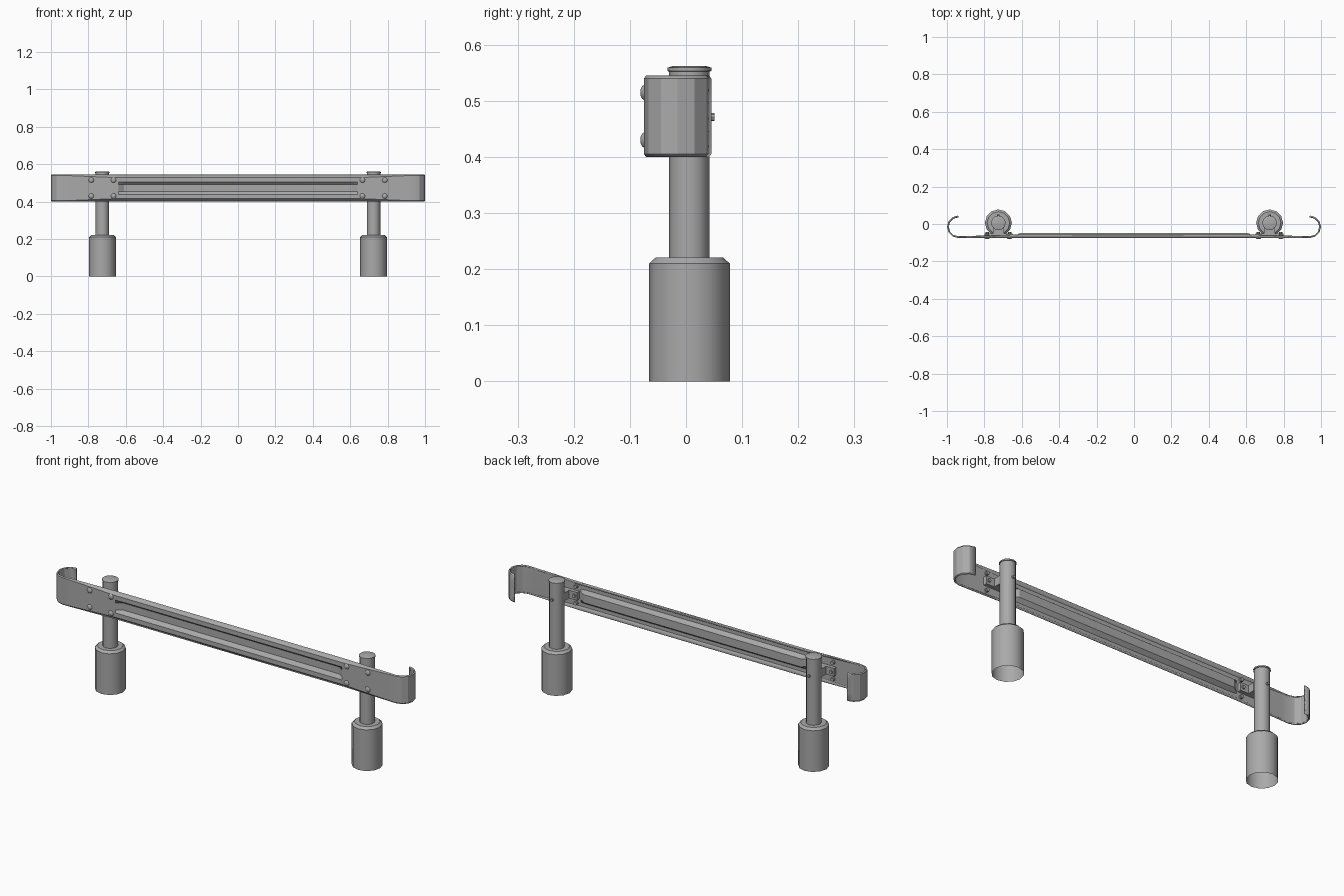
import bpy, bmesh, math
from mathutils import Matrix, Vector

cube = bpy.data.objects.get("Cube")
if cube:
    bpy.data.objects.remove(cube)

steel = bpy.data.materials.new("galvanised_grey")
steel.use_nodes = True
GREY = (0.4, 0.4, 0.4, 1)
steel.diffuse_color = GREY
steel.node_tree.nodes["Principled BSDF"].inputs["Base Color"].default_value = GREY


def finish(name, bm, angle=35):
    mesh = bpy.data.meshes.new(name)
    bm.to_mesh(mesh)
    bm.free()
    obj = bpy.data.objects.new(name, mesh)
    bpy.context.collection.objects.link(obj)
    mesh.materials.append(steel)
    bpy.ops.object.select_all(action='DESELECT')
    obj.select_set(True)
    bpy.context.view_layer.objects.active = obj
    bpy.ops.object.shade_smooth_by_angle(angle=math.radians(angle))
    return obj


def lathe(name, profile, place, sides=12, cap_start=False, cap_end=False):
    """Revolve (radius, height) pairs round z, then place the result."""
    bm = bmesh.new()
    rings = []
    for r, h in profile:
        angles = [math.tau * k / sides for k in range(sides)]
        rings.append([bm.verts.new(place @ Vector((r * math.cos(a), r * math.sin(a), h)))
                      for a in angles])
    for low, high in zip(rings, rings[1:]):
        for k in range(sides):
            n = (k + 1) % sides
            bm.faces.new((low[k], low[n], high[n], high[k]))
    if cap_start:
        bm.faces.new(rings[0][::-1])
    if cap_end:
        bm.faces.new(rings[-1])
    return finish(name, bm)


def box(name, low, high):
    bm = bmesh.new()
    low, high = Vector(low), Vector(high)
    bmesh.ops.create_cube(bm, size=1, matrix=Matrix.Translation((low + high) / 2)
                          @ Matrix.Diagonal((*(high - low), 1)))
    return finish(name, bm)


# Rail path: x, y, inward normal, channel depth, lip height
FRONT, MID_Z = -0.075, 0.4725
half = [(0.61, FRONT, 0, 1, 0.02, 0.017),
        (0.64, FRONT, 0, 1, 0, 0.017),
        (0.90, FRONT, 0, 1, 0, 0.006)]
for step in range(7):
    a = math.radians(-90 + 30 * step)
    c, s = math.cos(a), math.sin(a)
    half.append((0.94 + 0.06 * c, -0.015 + 0.06 * s, -c, -s, 0, 0.005))
path = [(-x, y, -nx, ny, d, lip) for x, y, nx, ny, d, lip in reversed(half)] + half

# Rail sheet: channel in the middle, lips folded back along both long edges
bm = bmesh.new()
columns = []
for x, y, nx, ny, depth, lip in path:
    upper = [(0.018, depth), (0.033, 0), (0.0725 - lip, 0), (0.0725, lip * 0.8)]
    section = [(-z, d) for z, d in reversed(upper)] + upper
    columns.append([bm.verts.new((x + nx * d, y + ny * d, MID_Z + z)) for z, d in section])
for a, b in zip(columns, columns[1:]):
    for j in range(len(a) - 1):
        bm.faces.new((a[j], b[j], b[j + 1], a[j + 1]))
rail = finish("rail", bm, 28)
sheet = rail.modifiers.new("sheet_thickness", 'SOLIDIFY')
sheet.thickness = 0.007
sheet.offset = -1

# Posts with sleeves, caps, brackets and bolts
facing_front = Matrix.Rotation(math.radians(90), 4, 'X')
for side, sign in (("left", 1), ("right", -1)):
    px, py = sign * 0.725, 0.006
    upright = Matrix.Translation((px, py, 0))
    lathe(side + "_base_sleeve",
          [(0.072, 0), (0.072, 0.21), (0.06, 0.221), (0.034, 0.221)], upright)
    lathe(side + "_post", [(0.036, 0.215), (0.036, 0.552)], upright)
    lathe(side + "_post_cap",
          [(0.034, 0.552), (0.039, 0.553), (0.039, 0.559), (0.03, 0.562)],
          upright, cap_start=True, cap_end=True)
    box(side + "_bracket", (px - 0.075, -0.07, 0.452), (px + 0.075, -0.05, 0.493))
    box(side + "_spacer", (px - 0.03, -0.052, 0.452), (px + 0.03, -0.015, 0.493))
    lathe(side + "_post_bolt", [(0.007, -0.051), (0.007, -0.03)],
          Matrix.Translation((px, 0, 0.471)) @ facing_front, 8, cap_start=True)
    # Dome-headed rail bolts with nuts behind
    for dx in (-0.06, 0.06):
        for z in (0.43, 0.515):
            lathe(side + "_rail_bolt",
                  [(0.009, 0.055), (0.009, 0.067), (0.015, 0.074),
                   (0.012, 0.078), (0.006, 0.081)],
                  Matrix.Translation((px + dx, 0, z)) @ facing_front, 10,
                  cap_start=True, cap_end=True)
        lathe(side + "_bracket_nut", [(0.009, 0.043), (0.009, 0.051)],
              Matrix.Translation((px + dx, 0, MID_Z)) @ facing_front, 6, cap_start=True)
